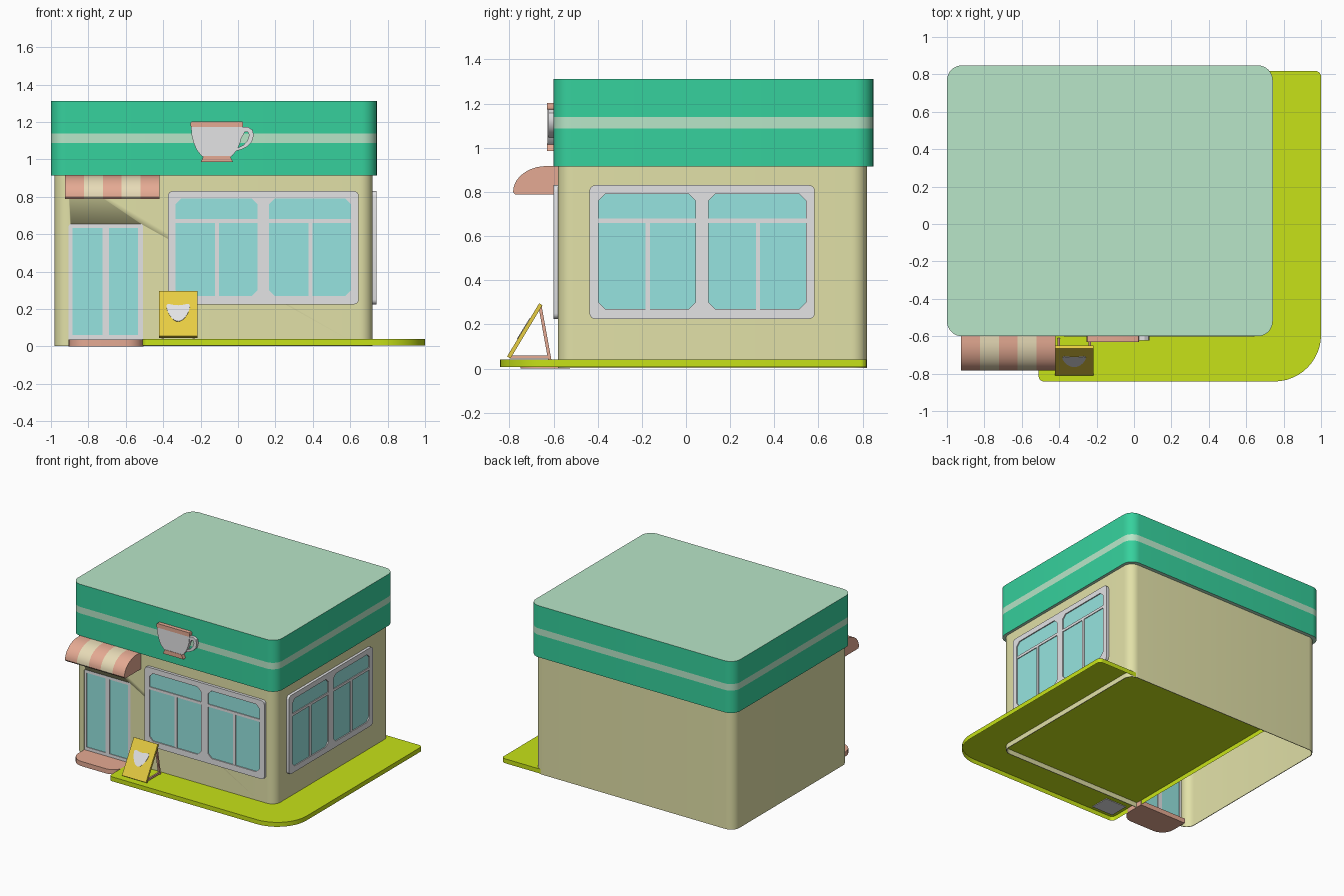
import bpy, bmesh, math

if "Cube" in bpy.data.objects:
    bpy.data.objects.remove(bpy.data.objects["Cube"])


def material(name, r, g, b):
    lin = [((c / 255 + 0.055) / 1.055) ** 2.4 for c in (r, g, b)]
    m = bpy.data.materials.new(name)
    m.diffuse_color = (*lin, 1)
    m.use_nodes = True
    m.node_tree.nodes["Principled BSDF"].inputs["Base Color"].default_value = m.diffuse_color
    return m


GREEN = material("roof green", 54, 209, 157)
MINT = material("pale mint", 184, 230, 200)
BEIGE = material("wall beige", 226, 225, 168)
GLASS = material("glass teal", 150, 228, 224)
GREY = material("light grey", 227, 227, 229)
PINK = material("terracotta pink", 229, 170, 147)
CREAM = material("cream", 245, 232, 194)
GRASS = material("grass lime", 199, 226, 24)
YELLOW = material("sign yellow", 238, 211, 68)


# Mappings from a flat outline (u, v) and depth d into the world
def top(u, v, d): return (u, v, d)
def front(u, v, d): return (u, -d, v)
def side(u, v, d): return (d, u, v)
def board(u, v, d): return (u, -0.81 + 0.517 * v - 0.856 * d, 0.055 + 0.856 * v + 0.517 * d)


def rrect(x0, y0, x1, y1, r=0.0, n=8):
    """Rounded rectangle; r is one radius or four (from lower left, anticlockwise)."""
    rs = r if isinstance(r, tuple) else (r,) * 4
    pts = []
    for i, (cx, cy, sx, sy) in enumerate([(x0, y0, 1, 1), (x1, y0, -1, 1), (x1, y1, -1, -1), (x0, y1, 1, -1)]):
        q = rs[i]
        if q == 0:
            pts.append((cx, cy))
            continue
        for k in range(n + 1):
            a = math.pi * (1 + i / 2) + math.pi / 2 * k / n
            pts.append((cx + sx * q + q * math.cos(a), cy + sy * q + q * math.sin(a)))
    return pts


def plate(name, loops, d0, d1, mapping, mats, cuts=(), rule=None, open_bottom=False):
    """Extrude an outline (later loops are holes) from d0 to d1, cut at depths, colour by rule."""
    cu = bpy.data.curves.new(name, 'CURVE')
    cu.dimensions = '2D'
    cu.fill_mode = 'BOTH'
    cu.extrude = (d1 - d0) / 2
    for loop in loops:
        sp = cu.splines.new('POLY')
        sp.points.add(len(loop) - 1)
        for p, (u, v) in zip(sp.points, loop):
            p.co = (u, v, 0, 1)
        sp.use_cyclic_u = True
    tmp = bpy.data.objects.new("tmp", cu)
    bpy.context.collection.objects.link(tmp)
    dg = bpy.context.evaluated_depsgraph_get()
    me = bpy.data.meshes.new_from_object(tmp.evaluated_get(dg))
    bpy.data.objects.remove(tmp)
    me.materials.clear()
    for m in mats:
        me.materials.append(m)
    bm = bmesh.new()
    bm.from_mesh(me)
    bmesh.ops.remove_doubles(bm, verts=bm.verts, dist=1e-5)
    mid = (d0 + d1) / 2
    for c in cuts:
        bmesh.ops.bisect_plane(bm, geom=bm.verts[:] + bm.edges[:] + bm.faces[:],
                               plane_co=(0, 0, c - mid), plane_no=(0, 0, 1))
    for v in bm.verts:
        v.co = mapping(v.co.x, v.co.y, v.co.z + mid)
    bmesh.ops.recalc_face_normals(bm, faces=bm.faces)
    bm.normal_update()
    for f in bm.faces:
        f.material_index = rule(f) if rule else 0
    if open_bottom:
        bmesh.ops.delete(bm, geom=[f for f in bm.faces if f.normal.z < -0.5], context='FACES')
    bm.to_mesh(me)
    bm.free()
    me.name = name
    ob = bpy.data.objects.new(name, me)
    bpy.context.collection.objects.link(ob)
    smooth(ob)
    return ob


def smooth(ob):
    bpy.ops.object.select_all(action='DESELECT')
    ob.select_set(True)
    bpy.context.view_layer.objects.active = ob
    bpy.ops.object.shade_smooth_by_angle(angle=math.radians(30))


# Thin hollow walls with a doorway, open underneath
walls = plate("walls", [rrect(-0.98, -0.58, 0.72, 0.82, 0.07), rrect(-0.975, -0.575, 0.715, 0.815, 0.065)],
              0.003, 0.92, top, [BEIGE])
cutter = plate("door_cutter", [rrect(-0.905, -0.1, -0.508, 0.655, 0.012, 3)], 0.5, 0.65, front, [BEIGE])
mod = walls.modifiers.new("doorway", 'BOOLEAN')
mod.operation = 'DIFFERENCE'
mod.solver = 'EXACT'
mod.object = cutter
smooth(walls)
bpy.ops.object.modifier_apply(modifier=mod.name)
bpy.data.objects.remove(cutter)

# Roof block: green sides, mint band, top and underside
plate("roof", [rrect(-1, -0.6, 0.742, 0.848, 0.08)], 0.915, 1.312, top, [GREEN, MINT], cuts=(1.088, 1.138),
      rule=lambda f: int(abs(f.normal.z) > 0.5 or 1.088 < f.calc_center_median().z < 1.138))

# Lawn: a shallow slab, open underneath
plate("lawn", [rrect(-0.51, -0.842, 1, 0.818, (0.03, 0.25, 0.03, 0.0), 12)], 0.006, 0.04, top, [GRASS],
      open_bottom=True)
plate("lawn_underplate", [rrect(-0.48, -0.81, -0.30, -0.66)], 0.032, 0.037, top, [GREY])


# Windows: frame with two chamfered openings, glass and glazing bars
def window(name, u0, wall, mapping):
    def b(a, z0, c, z1, *r): return rrect(u0 + a, z0, u0 + c, z1, *r)
    panes = [(0.04, 0.48), (0.54, 0.98)]
    plate(name + "_frame", [b(0, 0.225, 1.02, 0.83, 0.025, 4)] + [b(a, 0.27, c, 0.79, 0.03, 1) for a, c in panes],
          wall - 0.003, wall + 0.021, mapping, [GREY])
    for i, (a, c) in enumerate(panes):
        m = (a + c) / 2 + 0.003
        plate(f"{name}_glass_{i}", [b(a - 0.01, 0.26, c + 0.01, 0.80)], wall + 0.004, wall + 0.013, mapping, [GLASS])
        plate(f"{name}_crossbar_{i}", [b(a, 0.66, c, 0.68)], wall + 0.01, wall + 0.019, mapping, [GREY])
        plate(f"{name}_mullion_{i}", [b(m - 0.01, 0.27, m + 0.01, 0.66)], wall + 0.01, wall + 0.019, mapping, [GREY])


window("front_window", -0.375, 0.58, front)
window("side_window", -0.437, 0.72, side)

# Door set into the doorway, with step
plate("door_frame", [rrect(-0.905, 0.005, -0.508, 0.655), rrect(-0.885, 0.06, -0.725, 0.632),
                     rrect(-0.69, 0.06, -0.535, 0.632)], 0.56, 0.577, front, [GREY])
plate("door_glass", [rrect(-0.89, 0.05, -0.53, 0.64)], 0.564, 0.572, front, [GLASS])
plate("door_step", [rrect(-0.905, -0.75, -0.505, -0.525, (0.1, 0.1, 0, 0))], 0, 0.036, top, [PINK])

# Striped awning with a rounded front
arc = [(-0.63 - 0.153 * math.sin(a), 0.8 + 0.117 * math.cos(a)) for a in [math.pi / 2 * k / 10 for k in range(11)]]
X0, W = -0.925, 0.101
plate("awning", [[(-0.58, 0.917)] + arc + [(-0.775, 0.789), (-0.765, 0.787), (-0.58, 0.787)]],
      X0, X0 + 5 * W, side, [PINK, CREAM], cuts=[X0 + W * k for k in range(1, 5)],
      rule=lambda f: 0 if abs(f.normal.x) > 0.5 else int((f.calc_center_median().x - X0) / W) % 2)

# Cup sign on the roof band
cup_half = [(0.138, 1.172), (0.135, 1.13), (0.125, 1.09), (0.108, 1.05), (0.085, 1.022), (0.075, 1.014)]
CX = -0.113
plate("cup_bowl", [[(CX + x, z) for x, z in cup_half] + [(CX - x, z) for x, z in reversed(cup_half)]],
      0.595, 0.627, front, [GREY])
plate("cup_rim", [rrect(-0.253, 1.172, 0.027, 1.203, 0.008, 3)], 0.595, 0.63, front, [PINK])
plate("cup_base", [[(-0.2, 0.985), (-0.026, 0.985), (-0.042, 1.018), (-0.184, 1.018)]], 0.595, 0.63, front, [PINK])
plate("cup_handle", [[(0.018, 1.172), (0.055, 1.172), (0.077, 1.158), (0.084, 1.13), (0.075, 1.095), (0.05, 1.068),
                      (0.02, 1.053), (-0.01, 1.045), (0.0, 1.062), (0.03, 1.077), (0.05, 1.1), (0.06, 1.13),
                      (0.052, 1.147), (0.035, 1.145), (0.022, 1.12), (0.012, 1.1)]], 0.595, 0.622, front, [GREY])

# A-frame pavement sign with a soft heart
plate("sign_board", [[(-0.81, 0.055), (-0.665, 0.295), (-0.65, 0.287), (-0.795, 0.045)]],
      -0.422, -0.217, side, [YELLOW])
turns = [2 * math.pi * k / 40 for k in range(40)]
heart = [(-0.32 + 0.0625 * math.sin(t), 0.163 + 0.05 * math.cos(t) - 0.022 * math.cos(2 * t)) for t in turns]
plate("sign_heart", [heart], -0.002, 0.003, board, [GREY])
for i, x in enumerate((-0.41, -0.243)):
    plate(f"sign_back_leg_{i}", [[(-0.668, 0.28), (-0.654, 0.285), (-0.61, 0.042), (-0.625, 0.042)]],
          x, x + 0.014, side, [PINK])
    plate(f"sign_foot_bar_{i}", [rrect(-0.795, 0.045, -0.62, 0.06)], x + 0.001, x + 0.013, side, [PINK])
